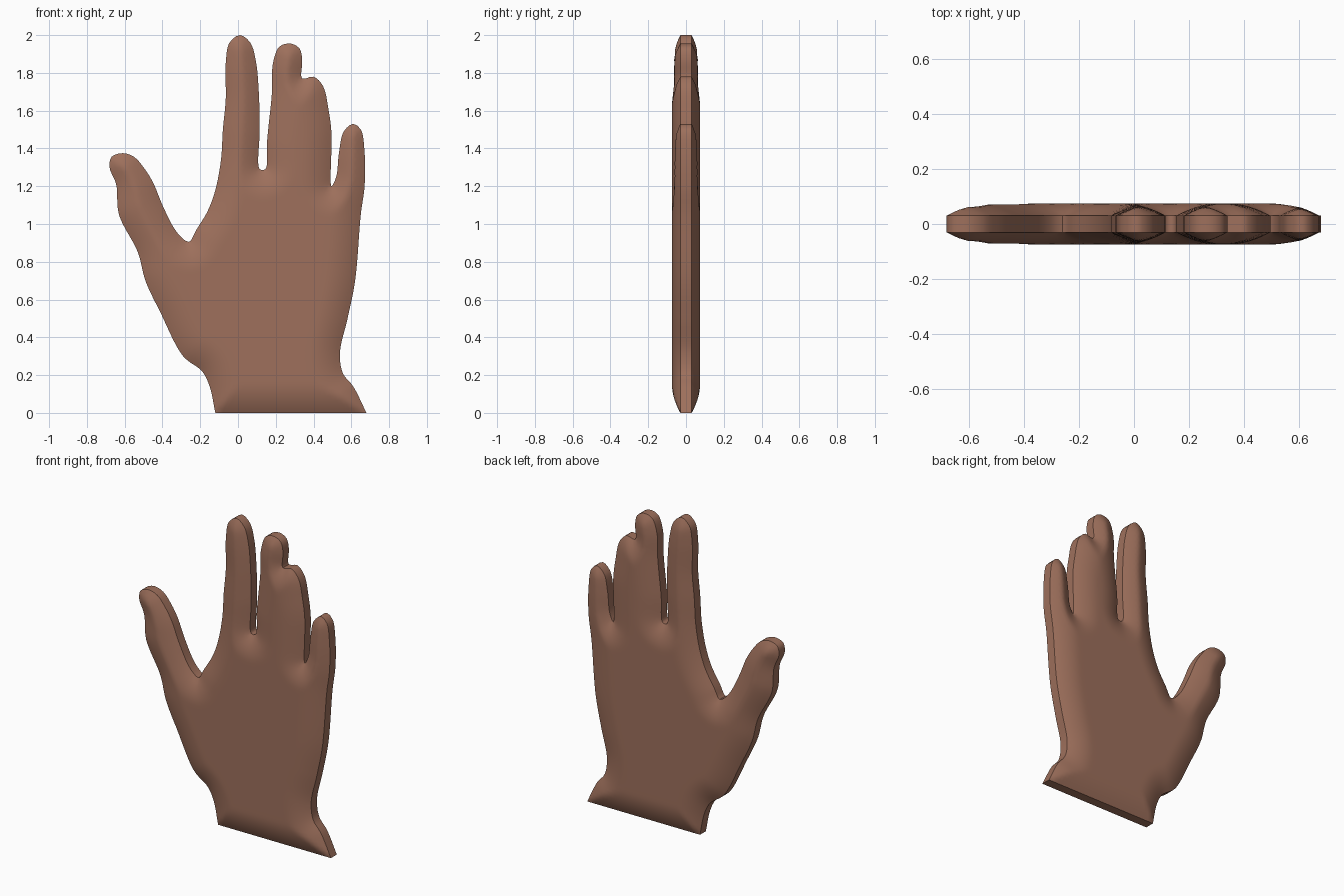
import bpy
from mathutils import Vector, kdtree
from mathutils.geometry import delaunay_2d_cdt

if "Cube" in bpy.data.objects:
    bpy.data.objects.remove(bpy.data.objects["Cube"])

# Hand silhouette in (x, z), from the left wrist over the fingers to the right wrist
OUTLINE = [
    (-.12, 0), (-.15, .14), (-.19, .22), (-.29, .30), (-.41, .53), (-.49, .70),
    (-.53, .85), (-.63, 1.05), (-.645, 1.21), (-.68, 1.30), (-.67, 1.355),       # thumb
    (-.61, 1.375), (-.55, 1.355), (-.50, 1.30), (-.45, 1.22), (-.40, 1.10),
    (-.34, .98), (-.30, .93), (-.26, .905), (-.22, .97), (-.16, 1.07),
    (-.12, 1.18), (-.09, 1.34), (-.08, 1.50), (-.065, 1.66), (-.065, 1.85),      # index
    (-.045, 1.96), (.01, 2.0), (.065, 1.96), (.095, 1.86), (.11, 1.70),
    (.115, 1.50), (.115, 1.29), (.145, 1.29), (.155, 1.45), (.18, 1.70),
    (.185, 1.85), (.22, 1.94), (.28, 1.955), (.325, 1.93), (.34, 1.87),          # middle
    (.34, 1.77), (.40, 1.78), (.45, 1.73), (.48, 1.60), (.495, 1.48),            # ring
    (.495, 1.20), (.52, 1.25), (.535, 1.38), (.56, 1.49), (.61, 1.53),           # little
    (.65, 1.50), (.67, 1.38), (.67, 1.20), (.65, 1.05), (.62, .70),
    (.58, .50), (.54, .32), (.555, .21), (.61, .14), (.68, 0)]
EDGE, DEPTH, REACH = .03, .045, .16     # rim half-thickness, swelling, swelling width


def smooth_path(pts, spacing):
    """Centripetal spline through the points, sampled at about the spacing."""
    p = [Vector(q) for q in pts]
    out = []
    for i in range(len(p) - 1):
        a, b = p[i], p[i + 1]
        pre = p[i - 1] if i else a * 2 - b
        post = p[i + 2] if i + 2 < len(p) else b * 2 - a
        t0 = 0
        t1 = t0 + (a - pre).length ** .5
        t2 = t1 + (b - a).length ** .5
        t3 = t2 + (post - b).length ** .5
        n = max(2, round((b - a).length / spacing))
        for k in range(n):
            t = t1 + (t2 - t1) * k / n
            q1 = pre.lerp(a, (t - t0) / (t1 - t0))
            q2 = a.lerp(b, (t - t1) / (t2 - t1))
            q3 = b.lerp(post, (t - t2) / (t3 - t2))
            r1 = q1.lerp(q2, (t - t0) / (t2 - t0))
            r2 = q2.lerp(q3, (t - t1) / (t3 - t1))
            out.append(r1.lerp(r2, (t - t1) / (t2 - t1)))
    # straight wrist cut closes the shape
    n = round((p[0] - p[-1]).length / spacing)
    return out + [p[-1].lerp(p[0], k / n) for k in range(n)]


def inside(q, poly):
    hit = False
    for a, b in zip(poly, poly[1:] + poly[:1]):
        if (a.y > q.y) != (b.y > q.y) and q.x < a.x + (q.y - a.y) * (b.x - a.x) / (b.y - a.y):
            hit = not hit
    return hit


rim = smooth_path(OUTLINE, .02)[::-1]   # counter-clockwise
n_rim = len(rim)

# Distance lookup to the silhouette
samples = [a.lerp(b, k / 6) for a, b in zip(rim, rim[1:] + rim[:1]) for k in range(6)]
tree = kdtree.KDTree(len(samples))
for i, s in enumerate(samples):
    tree.insert((s.x, s.y, 0), i)
tree.balance()


def rim_distance(q):
    return tree.find((q.x, q.y, 0))[2]


# Fill the silhouette with a staggered grid of points
step = .022
points = list(rim)
for j in range(int(2 / step) + 1):
    for i in range(int(1.4 / step) + 1):
        q = Vector((-.7 + (i + .5 * (j % 2)) * step, j * step))
        if rim_distance(q) > .011 and inside(q, rim):
            points.append(q)
edges = [(i, (i + 1) % n_rim) for i in range(n_rim)]
flat, _, tris, *_ = delaunay_2d_cdt(points, edges, [], 1, 1e-5)

# Palm and back: swell away from the rim, joined by a narrow side wall
verts = []
for side in (-1, 1):
    for q in flat:
        t = min(rim_distance(q) / REACH, 1)
        verts.append((q.x, side * (EDGE + DEPTH * (1 - (1 - t) ** 2)), q.y))
m = len(flat)
faces = [tuple(f) for f in tris] + [tuple(v + m for v in reversed(f)) for f in tris]
directed = {(f[i], f[(i + 1) % len(f)]) for f in tris for i in range(len(f))}
faces += [(b, a, a + m, b + m) for a, b in directed if (b, a) not in directed]

mesh = bpy.data.meshes.new("hand")
mesh.from_pydata(verts, [], faces)
mesh.validate()
hand = bpy.data.objects.new("hand", mesh)
bpy.context.collection.objects.link(hand)

skin = bpy.data.materials.new("brown skin")
skin.diffuse_color = (.342, .162, .107, 1)
skin.use_nodes = True
skin.node_tree.nodes["Principled BSDF"].inputs["Base Color"].default_value = skin.diffuse_color
mesh.materials.append(skin)

bpy.context.view_layer.objects.active = hand
hand.select_set(True)
bpy.ops.object.shade_smooth_by_angle(angle=.9)
